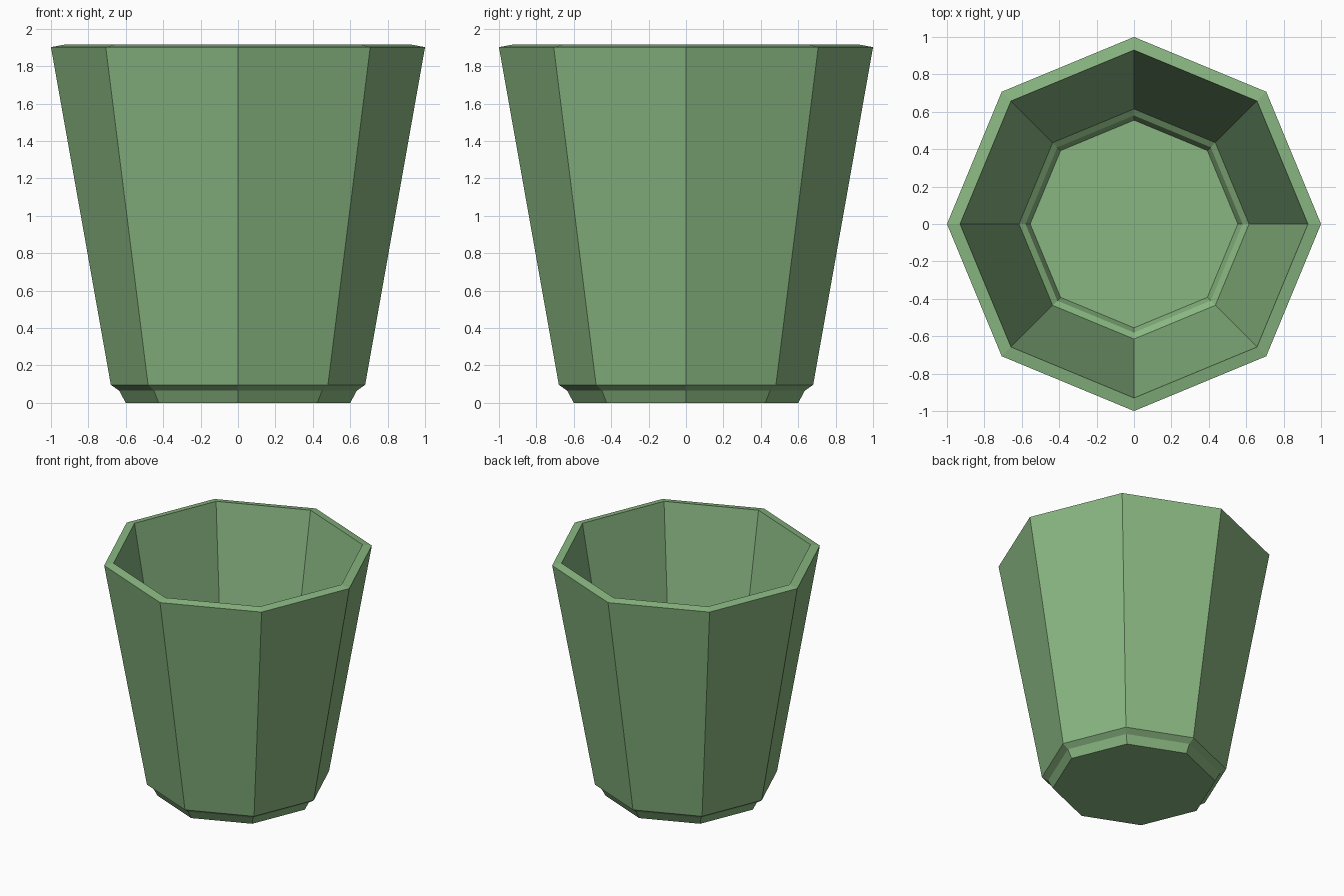
import bpy
import bmesh
from math import cos, sin, pi

if "Cube" in bpy.data.objects:
    bpy.data.objects.remove(bpy.data.objects["Cube"], do_unlink=True)

SIDES = 8


def make_material(name, rgb):
    mat = bpy.data.materials.new(name)
    mat.use_nodes = True
    mat.diffuse_color = (*rgb, 1)
    mat.node_tree.nodes["Principled BSDF"].inputs["Base Color"].default_value = (*rgb, 1)
    return mat


def lathe(name, profile, mat):
    """Faceted solid from (radius, height) points, capped at both ends."""
    bm = bmesh.new()
    rings = [[bm.verts.new((r * cos(2 * pi * i / SIDES), r * sin(2 * pi * i / SIDES), z))
              for i in range(SIDES)] for r, z in profile]
    for low, high in zip(rings, rings[1:]):
        for i in range(SIDES):
            j = (i + 1) % SIDES
            bm.faces.new((low[i], low[j], high[j], high[i]))
    bm.faces.new(rings[0][::-1])
    bm.faces.new(rings[-1])
    bmesh.ops.recalc_face_normals(bm, faces=bm.faces)
    mesh = bpy.data.meshes.new(name)
    bm.to_mesh(mesh)
    bm.free()
    mesh.materials.append(mat)
    obj = bpy.data.objects.new(name, mesh)
    bpy.context.collection.objects.link(obj)
    return obj


green = make_material("soft_green", (0.25, 0.47, 0.22))

# Outer foot, ledge and flared wall, then over the rim and down to the inner floor
outside = [(0.60, 0), (0.635, 0.065), (0.68, 0.097), (1.0, 1.902)]
inside = [(0.93, 1.915), (0.615, 0.15), (0.58, 0.125), (0.555, 0.06)]
lathe("planter_pot", outside + inside, green)
